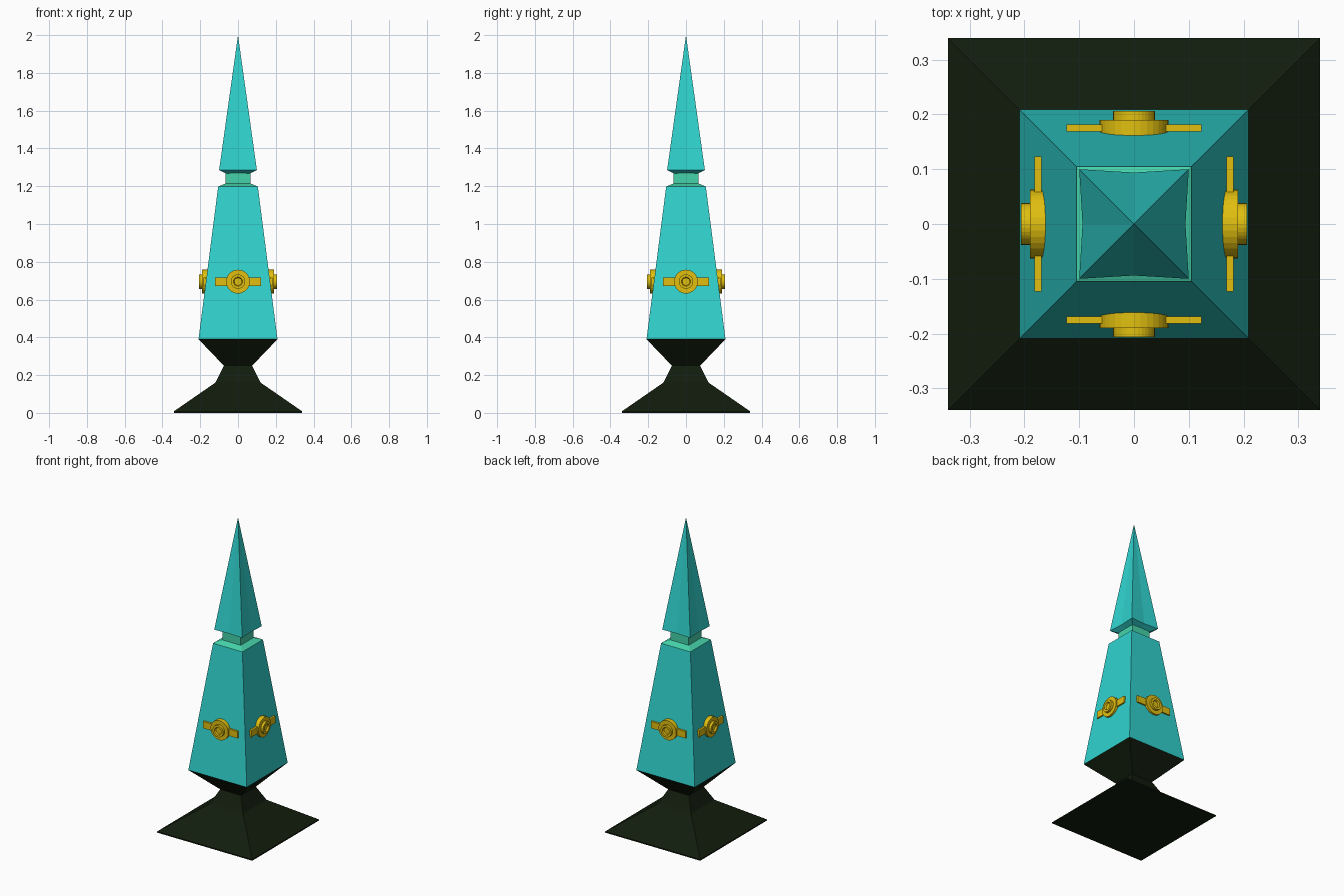
import bpy, bmesh
from math import cos, sin, pi
from mathutils import Matrix

if "Cube" in bpy.data.objects:
    bpy.data.objects.remove(bpy.data.objects["Cube"])


def material(name, rgb):
    m = bpy.data.materials.new(name)
    m.diffuse_color = (*rgb, 1)
    m.use_nodes = True
    m.node_tree.nodes["Principled BSDF"].inputs["Base Color"].default_value = m.diffuse_color
    return m


DARK = material("dark stone", (0.006, 0.012, 0.004))
TEAL = material("teal", (0.03, 0.65, 0.62))
GREEN = material("green", (0.06, 0.65, 0.40))
GOLD = material("gold", (0.75, 0.52, 0.005))


def finish(name, bm, mat):
    bmesh.ops.recalc_face_normals(bm, faces=bm.faces)
    me = bpy.data.meshes.new(name)
    bm.to_mesh(me)
    bm.free()
    me.materials.append(mat)
    ob = bpy.data.objects.new(name, me)
    bpy.context.collection.objects.link(ob)
    return ob


def skin(bm, rings):
    """Join successive rings of points and cap both ends."""
    loops = [[bm.verts.new(p) for p in r] for r in rings]
    n = len(loops[0])
    for a, b in zip(loops, loops[1:]):
        for i in range(n):
            j = (i + 1) % n
            bm.faces.new((a[i], a[j], b[j], b[i]))
    bm.faces.new(loops[0])
    bm.faces.new(loops[-1])


def square_stack(name, profile, mat):
    """Stack of square sections given as (half width, z)."""
    bm = bmesh.new()
    skin(bm, [[(-h, -h, z), (h, -h, z), (h, h, z), (-h, h, z)] for h, z in profile])
    return finish(name, bm, mat)


# Pedestal, tapered body and neck
square_stack("pedestal", [(0.34, 0), (0.34, 0.008), (0.12, 0.16), (0.075, 0.25), (0.209, 0.39)], DARK)
square_stack("body", [(0.209, 0.39), (0.105, 1.198)], TEAL)
square_stack("neck", [(0.105, 1.198), (0.065, 1.215), (0.065, 1.275)], GREEN)

# Spire with slightly creased sides
bm = bmesh.new()
c, m = 0.1, 0.094
rim = [(-c, -c), (0, -m), (c, -c), (m, 0), (c, c), (0, m), (-c, c), (-m, 0)]
low = [bm.verts.new((x * 0.65, y * 0.65, 1.268)) for x, y in rim]
top = [bm.verts.new((x, y, 1.285)) for x, y in rim]
tip = bm.verts.new((0, 0, 2))
bm.faces.new(low)
for i in range(8):
    j = (i + 1) % 8
    bm.faces.new((low[i], low[j], top[j], top[i]))
    bm.faces.new((top[i], top[j], tip))
finish("spire", bm, TEAL)

# Round boss with a recessed centre and a crossbar, one per side
boss = [(0.063, 0.15), (0.063, 0.19), (0.038, 0.19), (0.038, 0.206), (0.024, 0.206), (0.020, 0.196)]
for k, side in enumerate(("front", "right", "back", "left")):
    turn = Matrix.Rotation(k * pi / 2, 4, "Z")
    bm = bmesh.new()
    skin(bm, [[(r * cos(i * pi / 16), -d, 0.695 + r * sin(i * pi / 16)) for i in range(32)]
              for r, d in boss])
    bm.transform(turn)
    finish(side + "_boss", bm, GOLD)

    bm = bmesh.new()
    bmesh.ops.create_cube(bm, size=1, matrix=turn @ Matrix.Translation((0, -0.175, 0.695))
                          @ Matrix.Diagonal((0.246, 0.013, 0.044, 1)))
    finish(side + "_crossbar", bm, GOLD)
